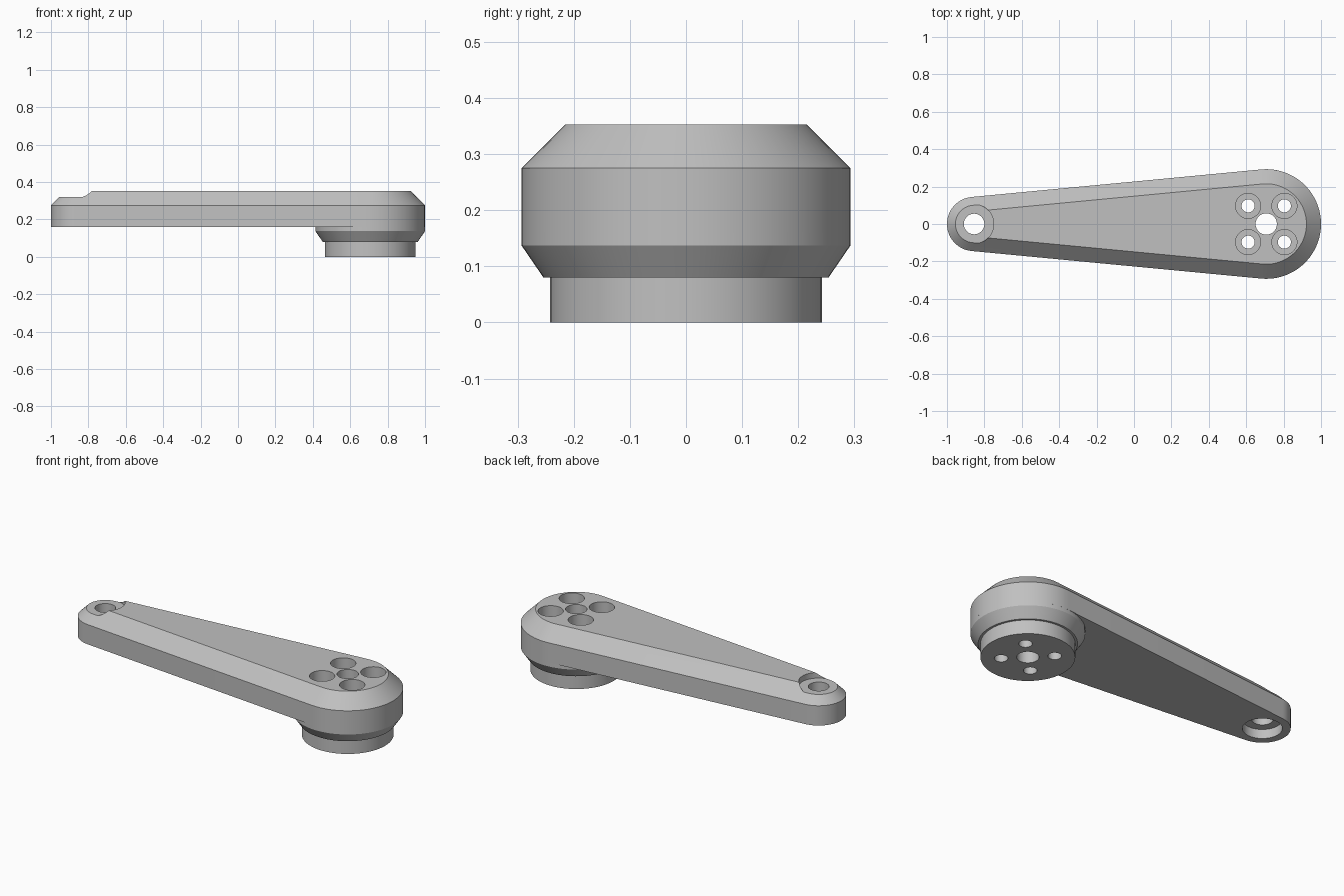
import bpy
import bmesh
from math import acos, cos, sin, pi, radians

if "Cube" in bpy.data.objects:
    bpy.data.objects.remove(bpy.data.objects["Cube"], do_unlink=True)

PIVOT_X, PIVOT_R = -0.855, 0.145
HUB_X, HUB_R = 0.707, 0.293
SEGS = 64

grey = bpy.data.materials.new("plain grey")
grey.use_nodes = True
COLOUR = (0.53, 0.53, 0.53, 1)
grey.diffuse_color = COLOUR
grey.node_tree.nodes["Principled BSDF"].inputs["Base Color"].default_value = COLOUR


def arc(x, y, r, start, end, count):
    step = (end - start) / count
    return [(x + r * cos(start + i * step), y + r * sin(start + i * step))
            for i in range(count + 1)]


def loft(bm, rings):
    """Closed solid through a stack of (outline, height) rings."""
    loops = [[bm.verts.new((x, y, z)) for x, y in pts] for pts, z in rings]
    for low, high in zip(loops, loops[1:]):
        for i in range(len(low)):
            bm.faces.new((low[i - 1], low[i], high[i], high[i - 1]))
    bm.faces.new(loops[0][::-1])
    bm.faces.new(loops[-1])


def lathe(bm, x, y, profile, segs=SEGS):
    loft(bm, [(arc(x, y, r, 0, 2 * pi, segs)[:-1], z) for r, z in profile])


def finish(name, bm):
    bmesh.ops.recalc_face_normals(bm, faces=bm.faces)
    mesh = bpy.data.meshes.new(name)
    bm.to_mesh(mesh)
    bm.free()
    mesh.materials.append(grey)
    obj = bpy.data.objects.new(name, mesh)
    bpy.context.collection.objects.link(obj)
    return obj


def arm_outline(inset):
    """Two round ends joined by tangent sides."""
    a = acos((PIVOT_R - HUB_R) / (HUB_X - PIVOT_X))
    return (arc(HUB_X, 0, HUB_R - inset, -a, a, 40)
            + arc(PIVOT_X, 0, PIVOT_R - inset, a, 2 * pi - a, 32))


# Tapered arm with a chamfered top
bm = bmesh.new()
loft(bm, [(arm_outline(0), 0.16), (arm_outline(0), 0.275),
          (arm_outline(0.078), 0.353)])
arm = finish("tapered_arm", bm)

# Round hub under the wide end
bm = bmesh.new()
lathe(bm, HUB_X, 0, [(0.242, 0), (0.242, 0.08), (0.254, 0.08),
                     (HUB_R, 0.137), (HUB_R, 0.16)])
hub = finish("round_hub", bm)

# Cutters: stepped pivot hole, centre bore and four counterbored bolt holes
bm = bmesh.new()
lathe(bm, PIVOT_X, 0, [(0.102, 0.1), (0.102, 0.213), (0.055, 0.213),
                       (0.055, 0.32), (0.105, 0.32), (0.105, 0.5)])
lathe(bm, HUB_X, 0, [(0.057, -0.1), (0.057, 0.5)], 40)
for sx in (-1, 1):
    for sy in (-1, 1):
        lathe(bm, HUB_X + sx * 0.097, sy * 0.097,
              [(0.035, -0.1), (0.035, 0.14), (0.067, 0.14), (0.067, 0.5)], 40)
cutter = finish("hole_cutter", bm)

for part in (arm, hub):
    mod = part.modifiers.new("holes", "BOOLEAN")
    mod.operation = "DIFFERENCE"
    mod.solver = "EXACT"
    mod.object = cutter
    bpy.ops.object.select_all(action="DESELECT")
    part.select_set(True)
    bpy.context.view_layer.objects.active = part
    bpy.ops.object.modifier_apply(modifier=mod.name)
    bpy.ops.object.shade_smooth_by_angle(angle=radians(30))
bpy.data.objects.remove(cutter, do_unlink=True)
